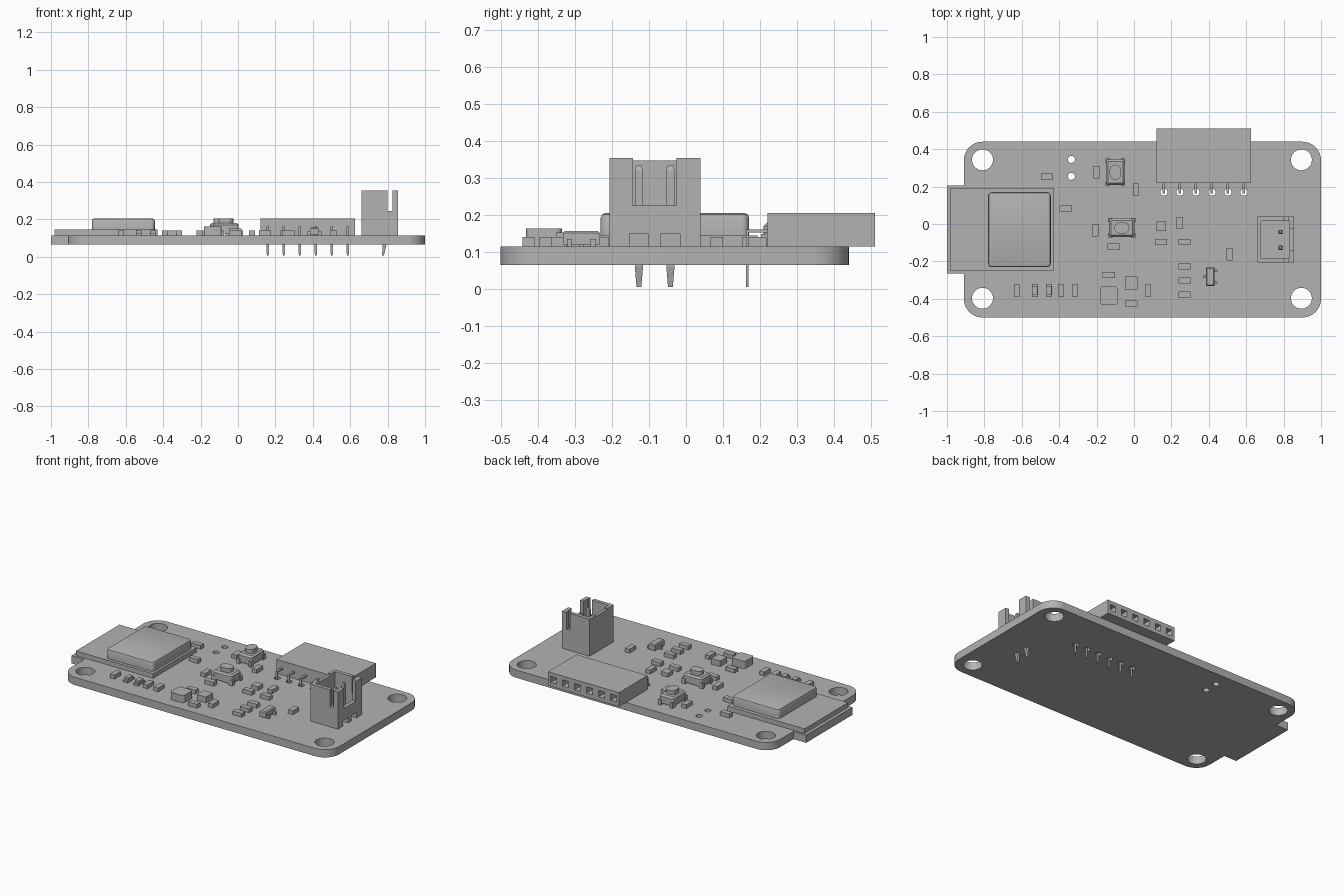
import bpy, bmesh, math
from mathutils import Matrix, Vector

cube = bpy.data.objects.get("Cube")
if cube:
    bpy.data.objects.remove(cube, do_unlink=True)

grey = bpy.data.materials.new("plain grey")
grey.use_nodes = True
grey.diffuse_color = (0.45, 0.45, 0.45, 1)
grey.node_tree.nodes["Principled BSDF"].inputs["Base Color"].default_value = grey.diffuse_color

BOTTOM, TOP = 0.065, 0.115


def finish(name, bm):
    bmesh.ops.recalc_face_normals(bm, faces=bm.faces)
    mesh = bpy.data.meshes.new(name)
    bm.to_mesh(mesh)
    bm.free()
    mesh.materials.append(grey)
    ob = bpy.data.objects.new(name, mesh)
    bpy.context.collection.objects.link(ob)
    return ob


def add_box(bm, x, y, z):
    """Box from (low, high) pairs."""
    size = Vector((x[1] - x[0], y[1] - y[0], z[1] - z[0]))
    mid = Vector((sum(x), sum(y), sum(z))) / 2
    return bmesh.ops.create_cube(bm, size=1, matrix=Matrix.Translation(mid) @ Matrix.Diagonal((*size, 1)))["verts"]


def span(mid, size):
    return (mid - size / 2, mid + size / 2)


def add_hole(bm, x, y, radius):
    bmesh.ops.create_cone(bm, cap_ends=True, segments=32, radius1=radius, radius2=radius,
                          depth=0.2, matrix=Matrix.Translation((x, y, 0.09)))


def corner(cx, cy, r, start):
    steps = 8
    return [(cx + r * math.cos(a), cy + r * math.sin(a))
            for a in (start + math.pi / 2 * i / steps for i in range(steps + 1))]


def rounded(x, y, r):
    """Rounded rectangle outline, counter-clockwise from lower left."""
    spots = ((x[0] + r, y[0] + r, 2), (x[1] - r, y[0] + r, 3), (x[1] - r, y[1] - r, 0), (x[0] + r, y[1] - r, 1))
    return [p for cx, cy, q in spots for p in corner(cx, cy, r, q * math.pi / 2)]


def add_prism(bm, outline, low, high):
    face = bm.faces.new([bm.verts.new((x, y, low)) for x, y in outline])
    top = bmesh.ops.extrude_face_region(bm, geom=[face])["geom"]
    verts = [v for v in top if isinstance(v, bmesh.types.BMVert)]
    bmesh.ops.translate(bm, vec=(0, 0, high - low), verts=verts)
    return verts


def cut(ob, bm):
    cutter = finish("cutter", bm)
    cutter.hide_render = True
    mod = ob.modifiers.new("cut", "BOOLEAN")
    mod.object, mod.operation, mod.solver = cutter, "DIFFERENCE", "EXACT"
    graph = bpy.context.evaluated_depsgraph_get()
    mesh = bpy.data.meshes.new_from_object(ob.evaluated_get(graph))
    ob.modifiers.clear()
    ob.data = mesh
    bpy.data.objects.remove(cutter, do_unlink=True)


def bevel_top(bm, width, segments=2):
    top = max(v.co.z for v in bm.verts)
    edges = [e for e in bm.edges if all(v.co.z > top - 1e-5 for v in e.verts)]
    bmesh.ops.bevel(bm, geom=edges, offset=width, segments=segments, profile=0.5, affect="EDGES")


# Circuit board with a square tab on its right end
header_x = [0.16 + 0.0855 * i for i in range(6)]
outline = rounded((-0.91, 1), (-0.5, 0.44), 0.1)
outline += [(-0.91, 0.205), (-1, 0.205), (-1, -0.265), (-0.91, -0.265)]
bm = bmesh.new()
add_prism(bm, outline, BOTTOM, TOP)
board = finish("circuit_board", bm)
bm = bmesh.new()
for x in (-0.81, 0.895):
    for y in (-0.397, 0.343):
        add_hole(bm, x, y, 0.056)
for y in (0.255, 0.345):
    add_hole(bm, -0.335, y, 0.019)
for x in header_x:
    add_hole(bm, x, 0.17, 0.019)
cut(board, bm)

# Radio module and its shield can
bm = bmesh.new()
add_box(bm, (-0.98, -0.43), (-0.25, 0.193), (TOP, 0.145))
finish("radio_module", bm)
bm = bmesh.new()
add_prism(bm, rounded((-0.78, -0.445), (-0.23, 0.17), 0.02), 0.145, 0.205)
bevel_top(bm, 0.012)
finish("shield_can", bm)

# Socket header with six square openings on the back
bm = bmesh.new()
add_box(bm, (0.12, 0.626), (0.22, 0.51), (TOP, 0.205))
header = finish("socket_header", bm)
bm = bmesh.new()
for x in header_x:
    add_box(bm, span(x, 0.04), (0.44, 0.53), span(0.16, 0.04))
cut(header, bm)
bm = bmesh.new()
for x in header_x:
    add_box(bm, span(x, 0.014), (0.162, 0.23), (0.153, 0.161))
    add_box(bm, span(x, 0.014), (0.162, 0.169), (0.022, 0.153))
    tip = add_box(bm, span(x, 0.014), (0.162, 0.169), (0.006, 0.022))
    for v in tip:
        if v.co.z < 0.01:
            v.co.x = x + (v.co.x - x) * 0.5
finish("header_pins", bm)

# Upright battery connector: open cup, side slots, window and foot notches
mid_y = -0.084
bm = bmesh.new()
add_box(bm, (0.66, 0.856), span(mid_y, 0.246), (TOP, 0.354))
connector = finish("battery_connector", bm)
for x, y, z in (((0.68, 0.832), span(mid_y, 0.2), (0.155, 0.4)),
                ((0.8, 0.826), span(mid_y, 0.4), (0.245, 0.4)),
                ((0.82, 0.9), span(mid_y, 0.118), (0.225, 0.4)),
                ((0.65, 0.69), span(mid_y, 0.118), (0.347, 0.4)),
                ((0.82, 0.9), (-0.152, -0.102), (0.1, 0.15)),
                ((0.82, 0.9), (-0.068, -0.016), (0.1, 0.15))):
    bm = bmesh.new()
    add_box(bm, x, y, z)
    cut(connector, bm)
bm = bmesh.new()
for y in (-0.127, -0.042):
    add_box(bm, span(0.783, 0.02), span(y, 0.022), (0.06, 0.32))
    for low, high, shift in ((0.32, 0.335, 0), (0.06, 0.006, -0.008)):
        z = (min(low, high), max(low, high))
        for v in add_box(bm, span(0.783, 0.02), span(y, 0.022), z):
            if abs(v.co.z - high) < 1e-4:
                v.co.x = 0.783 + shift + (v.co.x - 0.783) * 0.5
                v.co.y = y + (v.co.y - y) * 0.6
finish("connector_pins", bm)


# Push buttons: chamfered body, four corner legs, oval cap
def push_button(name, x, y, turned):
    bm = bmesh.new()
    add_prism(bm, rounded((-0.068, 0.068), (-0.05, 0.05), 0.016), 0.125, 0.18)
    bevel_top(bm, 0.01, 1)
    add_prism(bm, rounded((-0.04, 0.04), (-0.03, 0.03), 0.029), 0.18, 0.205)
    for sx in (-1, 1):
        for sy in (-1, 1):
            add_box(bm, span(sx * 0.062, 0.026), span(sy * 0.042, 0.02), (TOP, 0.148))
    bmesh.ops.rotate(bm, verts=bm.verts, matrix=Matrix.Rotation(math.pi / 2 if turned else 0, 3, "Z"))
    bmesh.ops.translate(bm, verts=bm.verts, vec=(x, y, 0))
    finish(name, bm)


push_button("back_button", -0.1, 0.277, True)
push_button("middle_button", -0.065, -0.02, False)

# Small chips lying along x, then along y
along_x = [(-0.465, 0.253), (-0.365, 0.083), (-0.11, -0.122), (0.145, -0.097), (0.27, -0.097),
           (0.27, -0.226), (0.27, -0.302), (0.27, -0.378), (-0.135, -0.272), (-0.015, -0.425)]
along_y = [(-0.625, -0.355), (-0.39, -0.355), (-0.315, -0.355), (-0.2, 0.277), (-0.205, -0.033),
           (0.01, 0.185), (0.245, 0.005), (0.51, -0.162), (0.075, -0.355)]
for name, spots, w, d in (("flat_chip", along_x, 0.065, 0.033), ("upright_chip", along_y, 0.033, 0.065)):
    for x, y in spots:
        bm = bmesh.new()
        add_box(bm, span(x, w), span(y, d), (TOP, 0.14))
        finish(name, bm)

# Indicator lamps: thin base with a raised lens
for x in (-0.53, -0.455):
    bm = bmesh.new()
    add_box(bm, span(x, 0.032), span(-0.355, 0.07), (TOP, 0.128))
    add_box(bm, span(x, 0.03), span(-0.355, 0.044), (0.128, 0.143))
    finish("indicator_lamp", bm)

# Larger square components
for name, x, y, w, d, top in (("small_regulator", 0.145, -0.012, 0.05, 0.05, 0.14),
                              ("capacitor", -0.015, -0.315, 0.065, 0.07, 0.152)):
    bm = bmesh.new()
    add_box(bm, span(x, w), span(y, d), (TOP, top))
    finish(name, bm)
bm = bmesh.new()
add_prism(bm, rounded(span(-0.135, 0.096), span(-0.383, 0.096), 0.014), TOP, 0.163)
finish("power_coil", bm)

# Three-legged transistor
bm = bmesh.new()
add_box(bm, span(0.408, 0.046), span(-0.282, 0.1), (0.12, 0.157))
bevel_top(bm, 0.006, 1)
for x, y in ((0.436, -0.25), (0.436, -0.314), (0.38, -0.282)):
    add_box(bm, span(x, 0.02), span(y, 0.014), (TOP, 0.135))
finish("transistor", bm)

# Smooth the rounded sides, keeping edges sharp
for ob in bpy.context.scene.objects:
    ob.select_set(ob.type == "MESH")
bpy.context.view_layer.objects.active = board
bpy.ops.object.shade_smooth_by_angle(angle=math.radians(30))
